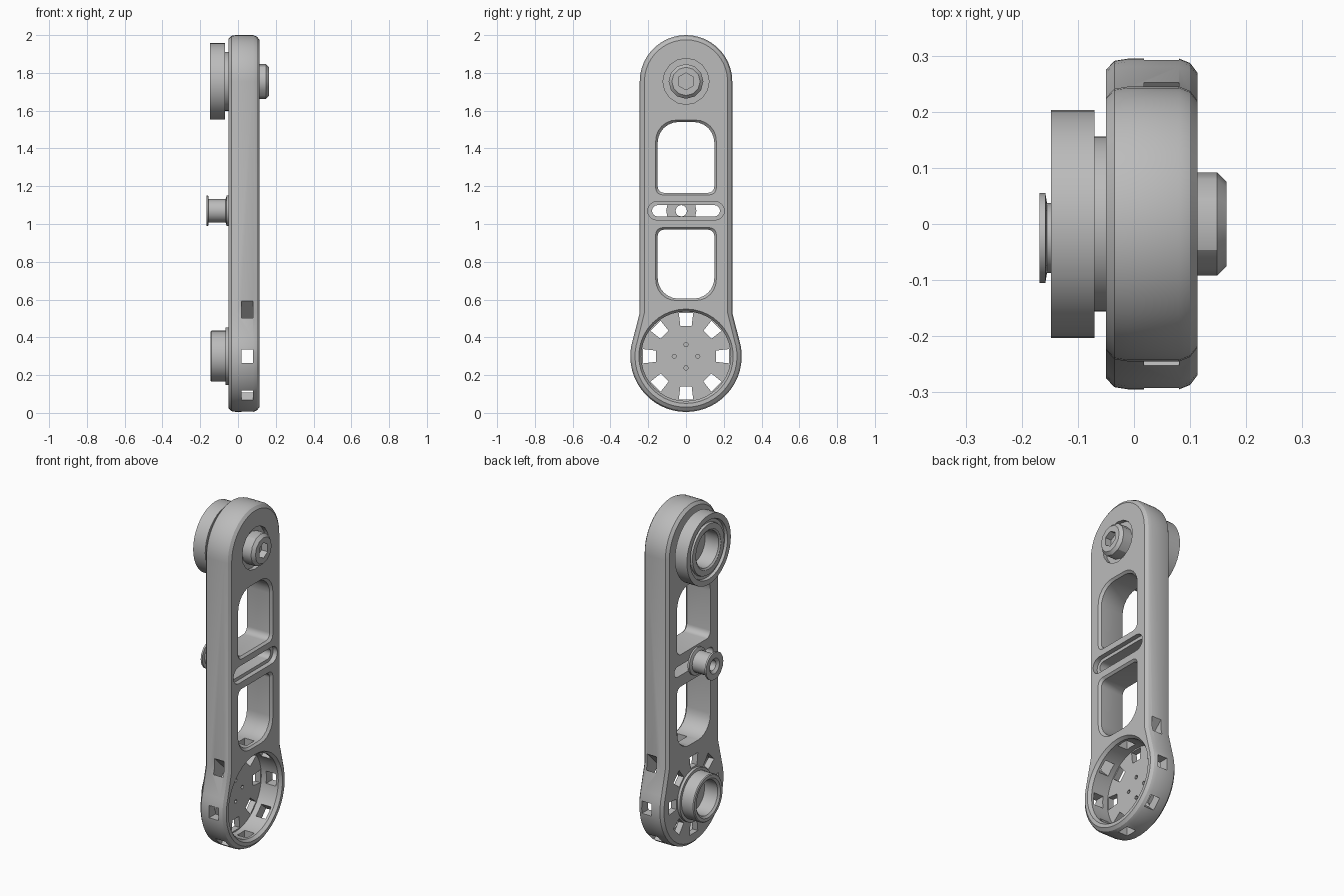
import bpy, bmesh
from math import cos, sin, pi, radians

if "Cube" in bpy.data.objects:
    bpy.data.objects.remove(bpy.data.objects["Cube"])

grey = bpy.data.materials.new("plain grey")
grey.use_nodes = True
grey.diffuse_color = (0.5, 0.5, 0.5, 1)
grey.node_tree.nodes["Principled BSDF"].inputs["Base Color"].default_value = (0.5, 0.5, 0.5, 1)

TOP, MID, LOW = 1.755, 1.07, 0.3   # heights of the three axes


def make(name, bm):
    bmesh.ops.recalc_face_normals(bm, faces=bm.faces)
    mesh = bpy.data.meshes.new(name)
    bm.to_mesh(mesh)
    bm.free()
    mesh.materials.append(grey)
    obj = bpy.data.objects.new(name, mesh)
    bpy.context.collection.objects.link(obj)
    return obj


def loft(name, layers):
    """Solid through (x, outline) layers, each outline lying in the yz plane."""
    bm = bmesh.new()
    rings = [[bm.verts.new((x, y, z)) for y, z in pts] for x, pts in layers]
    n = len(rings[0])
    for a, b in zip(rings, rings[1:]):
        for i in range(n):
            j = (i + 1) % n
            bm.faces.new((a[i], a[j], b[j], b[i]))
    bm.faces.new(rings[0])
    bm.faces.new(rings[-1])
    return make(name, bm)


def arc(y, z, r, start, end, n):
    return [(y + r * cos(radians(start + (end - start) * i / n)),
             z + r * sin(radians(start + (end - start) * i / n))) for i in range(n + 1)]


def circle(y, z, r, n, turn=0):
    return arc(y, z, r, turn, turn + 360, n)[:-1]


def ring(name, y, z, profile, n=40):
    """Closed (x, radius) profile revolved about an axis along x."""
    bm = bmesh.new()
    loops = [[bm.verts.new((x, y + r * cos(2 * pi * i / n), z + r * sin(2 * pi * i / n)))
              for i in range(n)] for x, r in profile]
    for a, b in zip(loops, loops[1:] + loops[:1]):
        for i in range(n):
            j = (i + 1) % n
            bm.faces.new((a[i], a[j], b[j], b[i]))
    return make(name, bm)


def cut(obj, cutter):
    mod = obj.modifiers.new("cut", "BOOLEAN")
    mod.operation, mod.solver, mod.object = "DIFFERENCE", "EXACT", cutter
    bpy.context.view_layer.objects.active = obj
    bpy.ops.object.modifier_apply(modifier=mod.name)
    bpy.data.objects.remove(cutter)


def arm_outline(d):
    """Narrow rounded top flowing into a wider round foot, inset by d."""
    w = 0.245 - d
    return (arc(0, TOP, w, 0, 180, 22) + [(-w, 0.53)]
            + arc(0, LOW, 0.295 - d, 162, 378, 32) + [(w, 0.53)])


def window_outline(g, z0, z1, r_low, r_high):
    """Rounded window, grown by g."""
    w = 0.15 + g
    z0, z1 = z0 - g, z1 + g
    return (arc(w - r_high, z1 - r_high, r_high, 0, 90, 6)
            + arc(r_high - w, z1 - r_high, r_high, 90, 180, 6)
            + arc(r_low - w, z0 + r_low, r_low, 180, 270, 6)
            + arc(w - r_low, z0 + r_low, r_low, 270, 360, 6))


def slot_outline(half, r):
    return (arc(half - r, MID, r, -90, 90, 8) + arc(r - half, MID, r, 90, 270, 8))


# Arm body with chamfered rims
arm = loft("arm_body", [(-0.05, arm_outline(0.02)), (-0.035, arm_outline(0.004)),
                        (-0.01, arm_outline(0)), (0.08, arm_outline(0)),
                        (0.1, arm_outline(0.008)), (0.113, arm_outline(0.025))])

# Two windows with flared edges
for z0, z1, rl, rh in ((1.165, 1.54, 0.035, 0.11), (0.605, 0.97, 0.11, 0.035)):
    cut(arm, loft("cutter", [(x, window_outline(g, z0, z1, rl, rh)) for x, g in
                             ((-0.07, 0.012), (-0.04, 0), (0.1, 0), (0.13, 0.024))]))

# Cross slot with stepped mouth
cut(arm, loft("cutter", [(x, slot_outline(0.18, 0.03)) for x in (-0.1, 0.2)]))
cut(arm, loft("cutter", [(x, slot_outline(0.203, 0.049)) for x in (0.085, 0.2)]))

# Foot cup, open on one face
cut(arm, loft("cutter", [(x, circle(0, LOW, r, 40)) for x, r in
                         ((-0.015, 0.237), (0.095, 0.237), (0.13, 0.262))]))

# Vents in the cup floor and through its rim
for k in range(8):
    c, s = cos(k * pi / 4), sin(k * pi / 4)
    vent = [(c * r - s * t, LOW + s * r + c * t) for r, t in
            ((0.16, -0.03), (0.228, -0.038), (0.228, 0.038), (0.16, 0.03))]
    cut(arm, loft("cutter", [(-0.1, vent), (0.01, vent)]))
    side = [(c * r - s * t, LOW + s * r + c * t) for r, t in
            ((0.2, -0.036), (0.38, -0.036), (0.38, 0.036), (0.2, 0.036))]
    cut(arm, loft("cutter", [(0.018, side), (0.08, side)]))

# Small blind screw holes in the cup floor
for k in range(4):
    y, z = 0.062 * cos(k * pi / 2), LOW + 0.062 * sin(k * pi / 2)
    cut(arm, loft("cutter", [(x, circle(y, z, 0.012, 6)) for x in (-0.035, 0.02)]))

# Shallow seat around the top bolt
cut(arm, loft("cutter", [(x, circle(0, TOP, 0.122, 16)) for x in (0.09, 0.2)]))

# Top bolt with hex socket
bolt = loft("top_bolt", [(x, circle(0, TOP, r, 12)) for x, r in
                         ((0.08, 0.092), (0.148, 0.092), (0.165, 0.075))])
cut(bolt, loft("cutter", [(x, circle(0, TOP, 0.045, 6, 30)) for x in (0.125, 0.2)]))

# Top bearing: neck, outer race, groove and inner race
bearing = ring("top_bearing", 0, TOP, [
    (-0.04, 0.105), (-0.04, 0.156), (-0.07, 0.156), (-0.07, 0.203), (-0.148, 0.203),
    (-0.148, 0.172), (-0.132, 0.168), (-0.132, 0.15), (-0.145, 0.147), (-0.145, 0.115),
    (-0.138, 0.105)])

# Lower boss
boss = ring("lower_boss", 0, LOW, [
    (-0.04, 0.1), (-0.04, 0.152), (-0.066, 0.152), (-0.066, 0.135), (-0.14, 0.135),
    (-0.145, 0.13), (-0.145, 0.112), (-0.135, 0.1)])

# Hollow spool riding on the slot
spool = ring("slot_spool", -0.025, MID, [
    (-0.048, 0.03), (-0.048, 0.08), (-0.06, 0.08), (-0.066, 0.062), (-0.155, 0.062),
    (-0.158, 0.08), (-0.168, 0.08), (-0.168, 0.045), (-0.155, 0.03)], 16)

# Smooth shading with sharp edges kept
for obj in (arm, bolt, bearing, boss, spool):
    bpy.ops.object.select_all(action="DESELECT")
    obj.select_set(True)
    bpy.context.view_layer.objects.active = obj
    bpy.ops.object.shade_smooth_by_angle(angle=radians(30))
